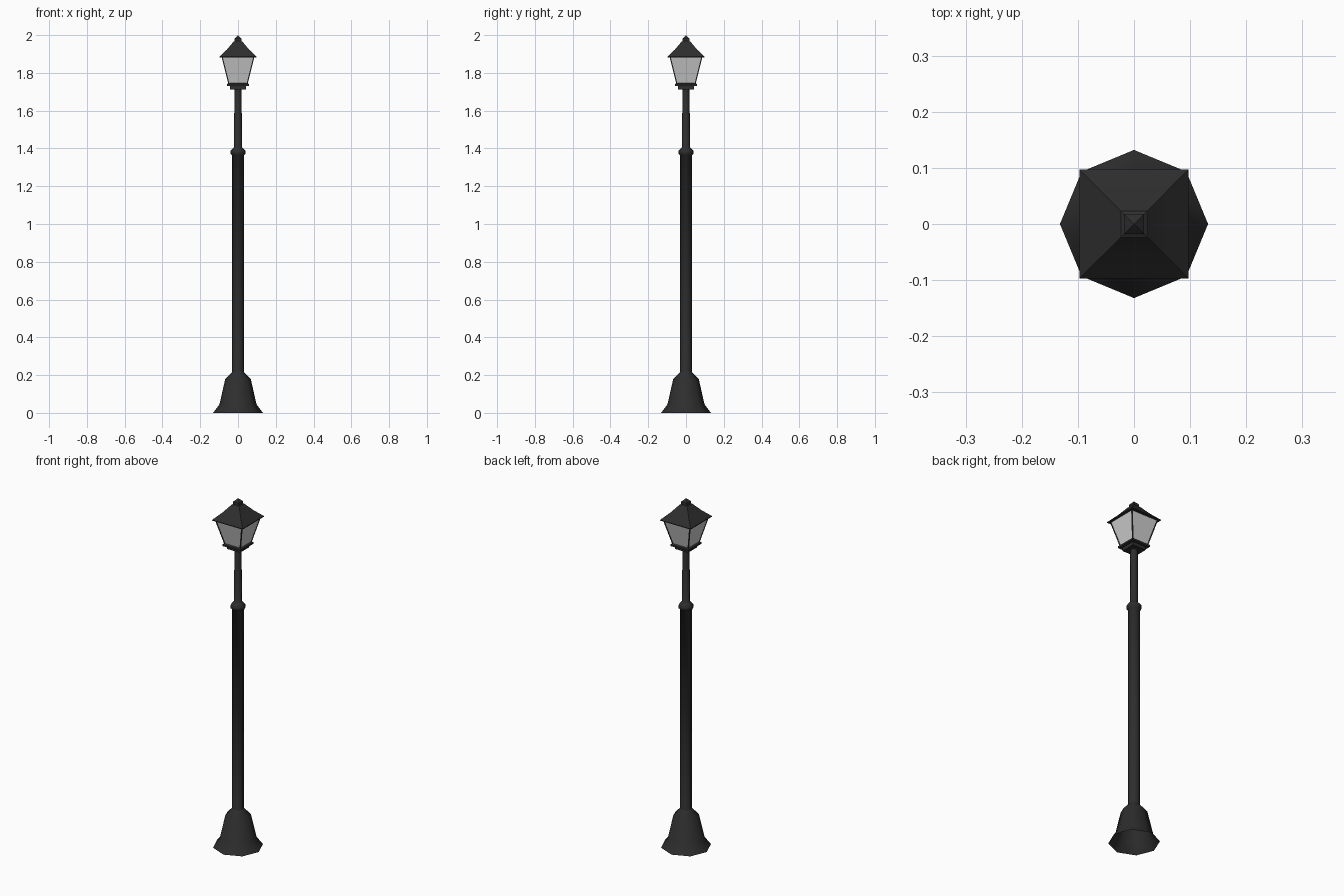
import bpy, bmesh, math

if "Cube" in bpy.data.objects:
    bpy.data.objects.remove(bpy.data.objects["Cube"])


def material(name, rgb):
    m = bpy.data.materials.new(name)
    m.diffuse_color = (*rgb, 1.0)
    m.use_nodes = True
    m.node_tree.nodes["Principled BSDF"].inputs["Base Color"].default_value = m.diffuse_color
    return m


iron = material("dark_iron", (0.027, 0.027, 0.027))
pane = material("pale_glass", (0.62, 0.62, 0.62))


def lathe(name, profile, sides, mat, caps=(True, True), smooth=None):
    """Stack rings from (size, z) pairs; four sides means size is half width."""
    square = sides == 4
    turn = math.pi / 4 if square else 0.0
    k = math.sqrt(2) if square else 1.0
    bm = bmesh.new()
    rings = []
    for r, z in profile:
        rings.append([bm.verts.new((r * k * math.cos(turn + math.tau * i / sides),
                                    r * k * math.sin(turn + math.tau * i / sides), z))
                      for i in range(sides)])
    for a, b in zip(rings, rings[1:]):
        for i in range(sides):
            j = (i + 1) % sides
            bm.faces.new((a[i], a[j], b[j], b[i]))
    if caps[0]:
        bm.faces.new(rings[0][::-1])
    if caps[1]:
        bm.faces.new(rings[-1])
    bmesh.ops.remove_doubles(bm, verts=bm.verts, dist=0.00005)
    bmesh.ops.recalc_face_normals(bm, faces=bm.faces)
    mesh = bpy.data.meshes.new(name)
    bm.to_mesh(mesh)
    bm.free()
    mesh.materials.append(mat)
    ob = bpy.data.objects.new(name, mesh)
    bpy.context.collection.objects.link(ob)
    if smooth:
        bpy.ops.object.select_all(action='DESELECT')
        ob.select_set(True)
        bpy.context.view_layer.objects.active = ob
        bpy.ops.object.shade_smooth_by_angle(angle=math.radians(smooth))
    return ob


# Column: hollow flared foot, main pole, collar and thin upper pole
lathe("column", [(0.132, 0.0), (0.098, 0.045), (0.068, 0.178), (0.033, 0.215),
                 (0.031, 0.22), (0.031, 1.365), (0.039, 1.37), (0.039, 1.388),
                 (0.026, 1.402), (0.021, 1.408), (0.019, 1.72)],
      8, iron, caps=(False, True), smooth=80)

# Stepped lantern seat
lathe("lantern_seat", [(0.042, 1.713), (0.042, 1.731), (0.058, 1.731),
                       (0.058, 1.741), (0.050, 1.746)], 4, iron)

# Flared glass body
B, T, Z0, Z1 = 0.050, 0.085, 1.744, 1.886
lathe("lantern_glass", [(B, Z0), (T, Z1)], 4, pane)

# Slim corner bars following the glass edges
for n, (sx, sy) in enumerate([(1, 1), (-1, 1), (-1, -1), (1, -1)]):
    bar = lathe(f"corner_bar_{n + 1}", [(0.003, Z0), (0.003, Z1)], 4, iron)
    for v in bar.data.vertices:
        off = B if v.co.z < 1.8 else T
        v.co.x += sx * (off - 0.001)
        v.co.y += sy * (off - 0.001)

# Pyramid roof with a slight sag
lathe("roof", [(0.097, 1.882), (0.097, 1.886), (0.058, 1.924), (0.023, 1.966)],
      4, iron, smooth=35)

# Pointed finial
lathe("finial", [(0.023, 1.965), (0.018, 1.968), (0.018, 1.982), (0.0, 2.0)],
      4, iron, caps=(True, False))
